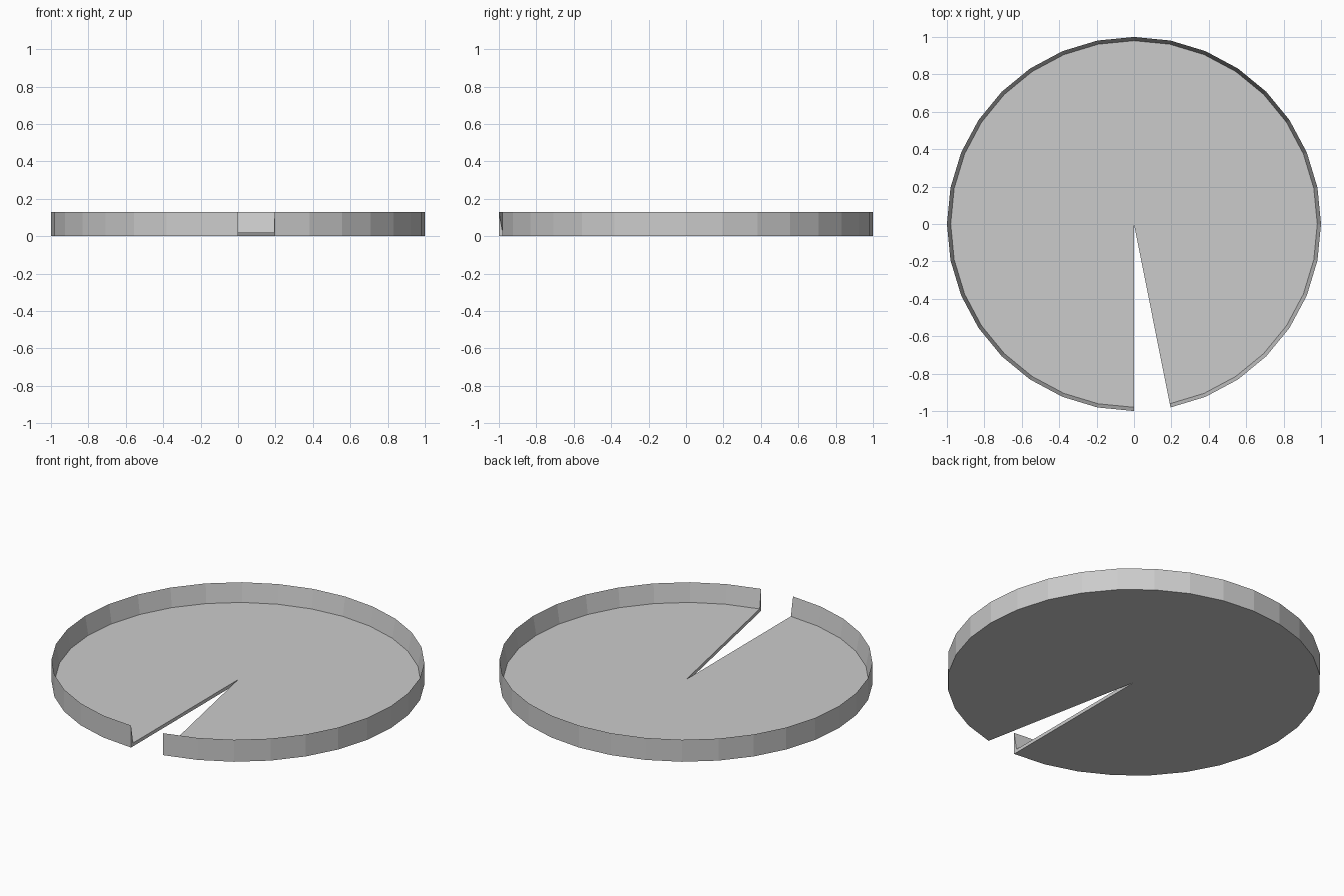
import bpy, bmesh
from math import radians
from mathutils import Matrix, Vector

if "Cube" in bpy.data.objects:
    bpy.data.objects.remove(bpy.data.objects["Cube"])

SIDES = 32
STEP = 360 / SIDES
# Radial section: flat floor with a rim that tapers to a sharp top edge
PROFILE = [(1.0, 0.0), (1.0, 0.13), (0.98, 0.02)]

bm = bmesh.new()
axis_low = bm.verts.new((0, 0, 0))
axis_high = bm.verts.new((0, 0, 0.02))


def section(i):
    rot = Matrix.Rotation(radians(-90 - i * STEP), 3, 'Z')
    return [bm.verts.new(rot @ Vector((r, 0, z))) for r, z in PROFILE]


# One missing segment leaves the wedge-shaped slot
rings = [section(i) for i in range(SIDES)]
for a, b in zip(rings, rings[1:]):
    bm.faces.new((axis_low, a[0], b[0]))
    bm.faces.new((a[0], a[1], b[1], b[0]))
    bm.faces.new((a[1], a[2], b[2], b[1]))
    bm.faces.new((a[2], axis_high, b[2]))

# Slot walls
for s in (rings[0], rings[-1]):
    bm.faces.new((axis_low, s[0], s[2], axis_high))
    bm.faces.new((s[0], s[1], s[2]))
bmesh.ops.recalc_face_normals(bm, faces=bm.faces)

mesh = bpy.data.meshes.new("slotted_dish")
bm.to_mesh(mesh)
bm.free()
dish = bpy.data.objects.new("slotted_dish", mesh)
bpy.context.collection.objects.link(dish)
